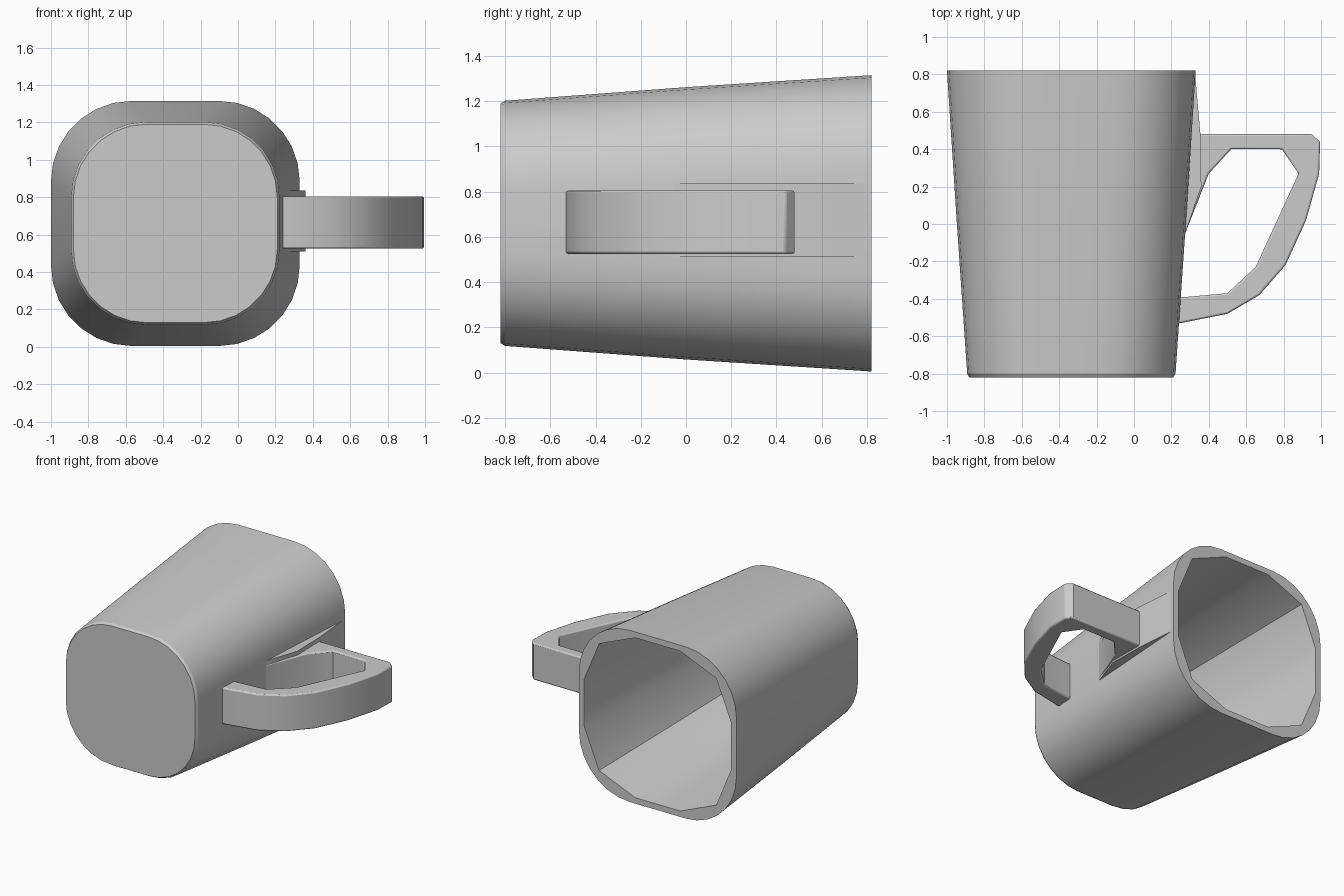
import bpy, bmesh, math
from mathutils import Vector

cube = bpy.data.objects.get("Cube")
if cube:
    bpy.data.objects.remove(cube)

grey = bpy.data.materials.new("plain grey")
grey.use_nodes = True
colour = (0.6, 0.6, 0.6, 1)
grey.diffuse_color = colour
grey.node_tree.nodes["Principled BSDF"].inputs["Base Color"].default_value = colour

CX, CZ = -0.335, 0.66  # long axis of the mug, which lies on its side


def finish(bm, name, angle, bevel=0):
    bmesh.ops.recalc_face_normals(bm, faces=bm.faces)
    mesh = bpy.data.meshes.new(name)
    bm.to_mesh(mesh)
    bm.free()
    obj = bpy.data.objects.new(name, mesh)
    bpy.context.collection.objects.link(obj)
    mesh.materials.append(grey)
    if bevel:
        mod = obj.modifiers.new("soft edges", 'BEVEL')
        mod.width = bevel
        mod.segments = 2
        mod.limit_method = 'ANGLE'
        mod.angle_limit = math.radians(50)
    bpy.ops.object.select_all(action='DESELECT')
    obj.select_set(True)
    bpy.context.view_layer.objects.active = obj
    bpy.ops.object.shade_smooth_by_angle(angle=math.radians(angle))
    return obj


def ring(bm, y, half_x, half_z, radius, steps):
    """Rounded square ring; returns its edge loop."""
    verts = []
    for quarter in range(4):
        sx = 1 if quarter in (0, 3) else -1
        sz = 1 if quarter < 2 else -1
        for i in range(steps + 1):
            a = math.pi / 2 * (quarter + i / steps)
            verts.append(bm.verts.new((
                CX + sx * (half_x - radius) + radius * math.cos(a), y,
                CZ + sz * (half_z - radius) + radius * math.sin(a))))
    return [bm.edges.new((v, verts[i - 1])) for i, v in enumerate(verts)]


def slab(name, outline, low, high, bevel):
    """Flat outline in x and y, raised between two heights."""
    bm = bmesh.new()
    face = bm.faces.new([bm.verts.new((x, y, low)) for x, y in outline])
    top = bmesh.ops.extrude_face_region(bm, geom=[face])["geom"]
    bmesh.ops.translate(bm, vec=Vector((0, 0, high - low)),
                        verts=[g for g in top if isinstance(g, bmesh.types.BMVert)])
    return finish(bm, name, 35, bevel)


# Mug body: smooth tapered outside, thin rim, coarse faceted inside
bm = bmesh.new()
loops = [
    ring(bm, -0.82, 0.545, 0.53, 0.39, 7),
    ring(bm, -0.80, 0.557, 0.542, 0.40, 7),
    ring(bm, 0.0, 0.612, 0.602, 0.42, 7),
    ring(bm, 0.82, 0.665, 0.655, 0.43, 7),
    ring(bm, 0.82, 0.62, 0.61, 0.43, 2),
    ring(bm, 0.0, 0.56, 0.55, 0.40, 2),
    ring(bm, -0.72, 0.49, 0.48, 0.36, 2),
]
for a, b in zip(loops, loops[1:]):
    bmesh.ops.bridge_loops(bm, edges=a + b)
for end in (loops[0], loops[-1]):
    bmesh.ops.contextual_create(bm, geom=end)
finish(bm, "mug_body", 25)

# Handle: angular C-shaped grip
slab("handle", [
    (0.29, 0.48), (0.95, 0.48), (0.995, 0.44), (0.99, 0.27), (0.92, 0.02),
    (0.81, -0.22), (0.67, -0.38), (0.50, -0.48), (0.25, -0.53), (0.21, -0.53),
    (0.21, -0.39), (0.28, -0.39), (0.50, -0.37), (0.65, -0.23), (0.88, 0.27),
    (0.79, 0.40), (0.52, 0.40), (0.40, 0.27), (0.27, -0.06), (0.25, -0.06),
], 0.525, 0.805, 0.03)

# Raised root blending the handle into the wall up to the rim
slab("handle_root", [
    (0.29, 0.82), (0.325, 0.82), (0.355, 0.48), (0.36, 0.20),
    (0.27, -0.06), (0.25, -0.06),
], 0.51, 0.835, 0)
